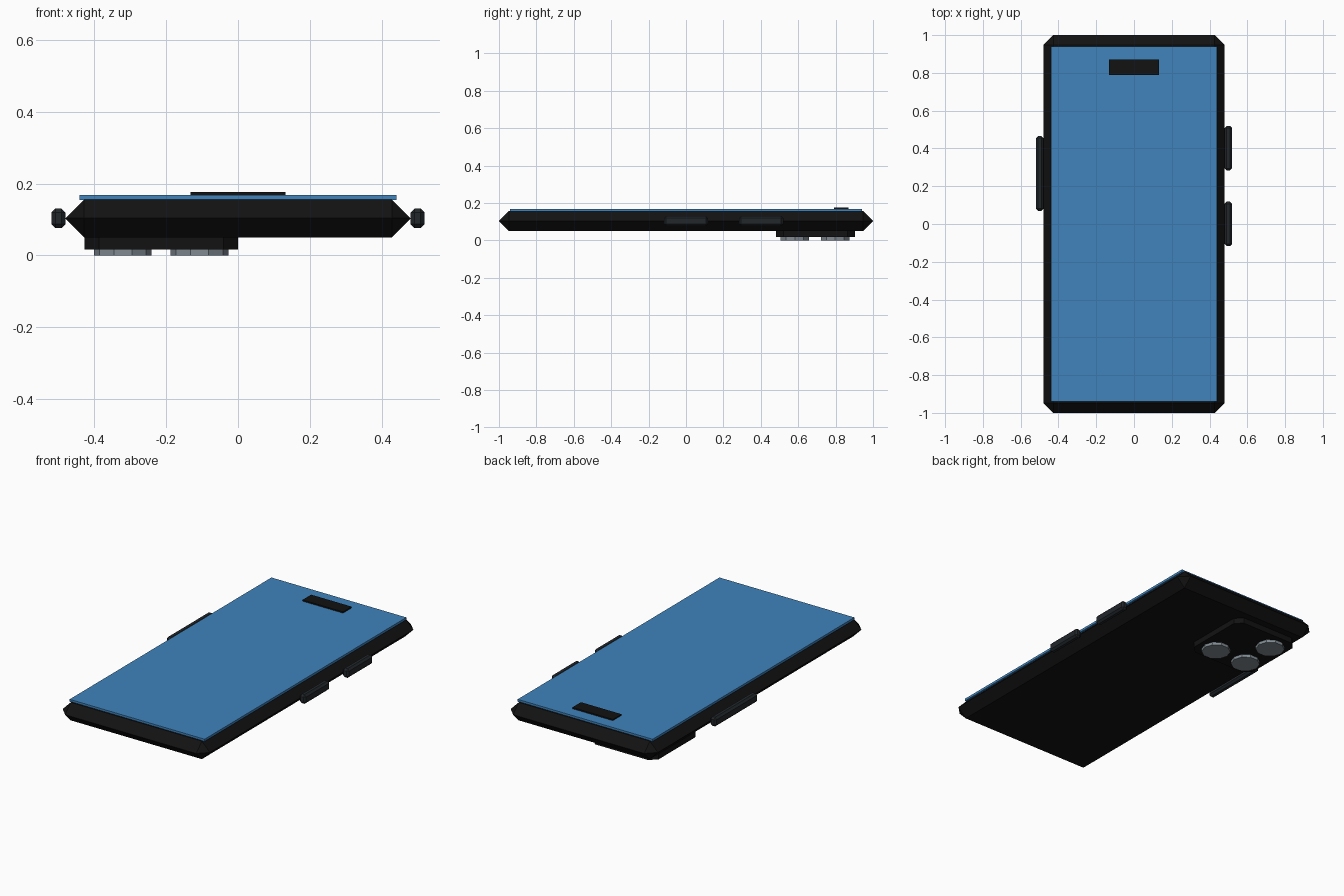
import bpy, bmesh
from mathutils import Matrix

if "Cube" in bpy.data.objects:
    bpy.data.objects.remove(bpy.data.objects["Cube"])


def material(name, rgb):
    m = bpy.data.materials.new(name)
    m.diffuse_color = (*rgb, 1)
    m.use_nodes = True
    m.node_tree.nodes["Principled BSDF"].inputs["Base Color"].default_value = m.diffuse_color
    return m


BLACK = material("black", (0.006, 0.006, 0.006))
BLUE = material("screen_blue", (0.05, 0.23, 0.5))
SLATE = material("slate", (0.016, 0.02, 0.024))
GLASS = material("lens_grey", (0.22, 0.26, 0.29))


def finish(bm, name, mat):
    bmesh.ops.recalc_face_normals(bm, faces=bm.faces)
    mesh = bpy.data.meshes.new(name)
    bm.to_mesh(mesh)
    bm.free()
    mesh.materials.append(mat)
    obj = bpy.data.objects.new(name, mesh)
    bpy.context.collection.objects.link(obj)
    return obj


def box(name, x, y, z, mat, chamfer=0, upright_only=False):
    """Box from (min, max) ranges, with optional single-segment chamfer."""
    bm = bmesh.new()
    bmesh.ops.create_cube(bm, size=1)
    for v in bm.verts:
        for i, (lo, hi) in enumerate((x, y, z)):
            v.co[i] = hi if v.co[i] > 0 else lo
    if chamfer:
        edges = [e for e in bm.edges if not upright_only
                 or abs(e.verts[0].co.z - e.verts[1].co.z) > 1e-4]
        bmesh.ops.bevel(bm, geom=edges, offset=chamfer, segments=1,
                        profile=0.5, affect='EDGES')
    return finish(bm, name, mat)


def lens(name, x, y):
    bm = bmesh.new()
    bmesh.ops.create_cone(bm, cap_ends=True, segments=10, radius1=0.08,
                          radius2=0.08, depth=0.03,
                          matrix=Matrix.Translation((x, y, 0.015))
                          @ Matrix.Rotation(1.5707963, 4, 'Z'))
    # make sure a corner points along x
    first = max(bm.verts, key=lambda v: v.co.x)
    if abs(first.co.y - y) > 0.01:
        bmesh.ops.rotate(bm, verts=bm.verts, cent=(x, y, 0),
                         matrix=Matrix.Rotation(1.5707963, 3, 'Z'))
    return finish(bm, name, GLASS)


# Body: chamfer of nearly half the thickness gives the ridge round the side
body = box("body", (-0.48, 0.48), (-1, 1), (0.05, 0.156), BLACK, 0.0525)

# Screen and speaker slot
box("screen", (-0.44, 0.44), (-0.94, 0.94), (0.154, 0.168), BLUE)
box("speaker_slot", (-0.132, 0.132), (0.79, 0.87), (0.16, 0.176), BLACK)

# Camera bump and three lenses on the back
box("camera_bump", (-0.427, 0), (0.48, 0.904), (0.017, 0.07), BLACK, 0.04, True)
for i, (x, y) in enumerate([(-0.32, 0.797), (-0.32, 0.582), (-0.107, 0.582)]):
    lens(f"camera_lens_{i + 1}", x, y)

# Side buttons
for name, side, y in [("power_button", -1, (0.07, 0.466)),
                      ("volume_up_button", 1, (0.284, 0.52)),
                      ("volume_down_button", 1, (-0.117, 0.118))]:
    x = sorted((side * 0.48, side * 0.519))
    box(name, x, y, (0.076, 0.13), SLATE, 0.011)
